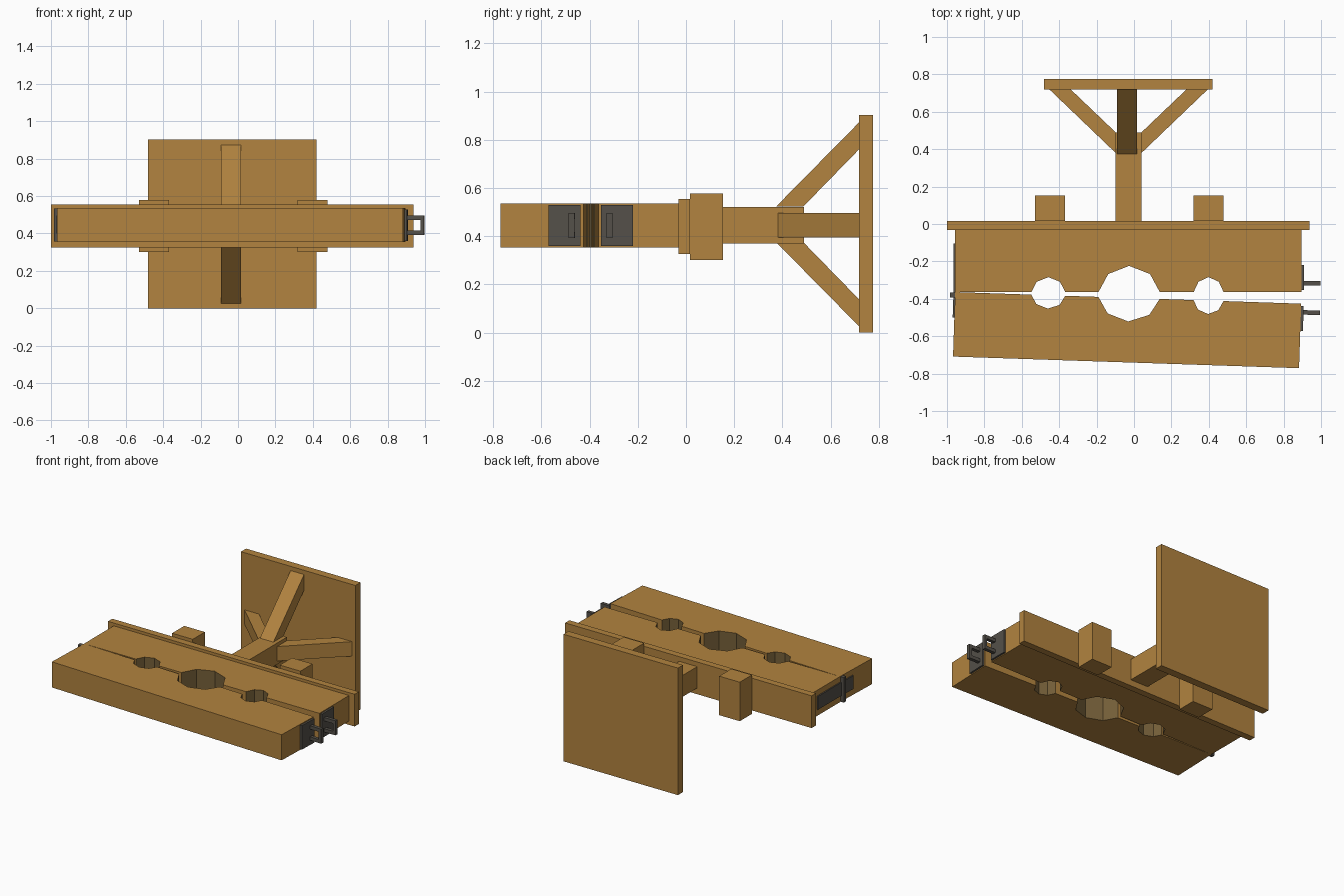
import bpy, bmesh
from mathutils import Matrix, Vector

old = bpy.data.objects.get("Cube")
if old:
    bpy.data.objects.remove(old, do_unlink=True)


def material(name, color):
    m = bpy.data.materials.new(name)
    m.use_nodes = True
    m.diffuse_color = color
    bsdf = next(n for n in m.node_tree.nodes if n.type == 'BSDF_PRINCIPLED')
    bsdf.inputs["Base Color"].default_value = color
    return m


WOOD = material("warm wood", (0.445, 0.228, 0.05, 1))
WORN = material("dark worn wood", (0.175, 0.113, 0.04, 1))
IRON = material("dark iron", (0.09, 0.081, 0.067, 1))


def prism(name, points, low, high, mat, axis='z'):
    """Extrude a closed outline: (x, y) along z, or (y, z) along x."""
    def place(p, t):
        return (p[0], p[1], t) if axis == 'z' else (t, p[0], p[1])
    bm = bmesh.new()
    face = bm.faces.new([bm.verts.new(place(p, low)) for p in points])
    ext = bmesh.ops.extrude_face_region(bm, geom=[face])
    moved = [v for v in ext["geom"] if isinstance(v, bmesh.types.BMVert)]
    step = Vector(place((0, 0), high - low))
    bmesh.ops.translate(bm, verts=moved, vec=step)
    bmesh.ops.recalc_face_normals(bm, faces=bm.faces)
    mesh = bpy.data.meshes.new(name)
    bm.to_mesh(mesh)
    bm.free()
    mesh.materials.append(mat)
    ob = bpy.data.objects.new(name, mesh)
    bpy.context.collection.objects.link(ob)
    return ob


def box(name, x, y, z, mat=WOOD):
    outline = [(x[0], y[0]), (x[1], y[0]), (x[1], y[1]), (x[0], y[1])]
    return prism(name, outline, z[0], z[1], mat)


MID = 0.449      # height of the centre line
SPLIT = -0.364   # line where the two boards meet
X0, X1 = -0.956, 0.895
DEPTH = 0.345    # board depth from the split
swing = (Matrix.Translation((X0, SPLIT, 0)) @ Matrix.Rotation(-0.0335, 4, 'Z')
         @ Matrix.Translation((-X0, -SPLIT, 0)))

# Foot plate, post, ledge and ledge blocks
box("foot_plate", (-0.48, 0.42), (0.719, 0.776), (0, 0.903))
box("post", (-0.1, 0.041), (0.015, 0.49), (0.37, 0.522))
box("ledge", (-1, 0.939), (-0.031, 0.017), (0.326, 0.555))
for side, x in (("right", -0.53), ("left", 0.317)):
    box(side + "_ledge_block", (x, x + 0.162), (0.017, 0.153), (0.301, 0.578))

# Four diagonal braces around the post
for side, s in (("left", 1), ("right", -1)):
    pts = [(0.069, 0.38), (0.426, 0.722), (0.312, 0.722), (0.069, 0.49)]
    prism(side + "_brace", [(-0.029 + s * x, y) for x, y in pts], 0.394, 0.497, WOOD)
for side, s in (("upper", 1), ("lower", -1)):
    pts = [(0.375, 0.075), (0.722, 0.427), (0.722, 0.315), (0.488, 0.075)]
    prism(side + "_brace", [(y, MID + s * z) for y, z in pts], -0.09, 0.016, WOOD, 'x')

# Boards with half openings: centre, half width, depth
HOLES = [(-0.458, 0.091, 0.08), (-0.026, 0.164, 0.14), (0.399, 0.08, 0.08)]

for part, s, cut in (("fixed", 1, 1), ("hinged", -1, 0.9)):
    edge = [(X0, 0)]
    for cx, w, d in HOLES:
        edge += [(cx + w * u, d * cut * v)
                 for u, v in ((-1, 0), (-0.68, 0.69), (0, 1), (0.68, 0.69), (1, 0))]
    edge += [(X1, 0), (X1, DEPTH), (X0, DEPTH)]
    board = prism(part + "_board", [(x, SPLIT + s * y) for x, y in edge],
                  0.353, 0.535, WOOD)
    made = [board]

    # Darker walls inside the openings
    board.data.materials.append(WORN)
    for f in board.data.polygons:
        inside = 0.01 < abs(f.center.y - SPLIT) < DEPTH - 0.01
        if inside and abs(f.normal.z) < 0.5 and abs(f.normal.x) < 0.99:
            f.material_index = 1

    # Hasp plate with a square staple
    def span(a, b):
        return sorted((SPLIT + s * a, SPLIT + s * b))
    made.append(box(part + "_hasp_plate", (X1 - 0.002, 0.909), span(0.012, 0.145),
                    (0.359, 0.529), IRON))
    sy = span(0.034, 0.058)
    for where, z in (("lower", 0.393), ("upper", 0.472)):
        made.append(box(f"{part}_staple_{where}_arm", (0.905, 0.98), sy,
                        (z, z + 0.024), IRON))
    made.append(box(part + "_staple_bar", (0.978, 0.998), sy, (0.393, 0.496), IRON))

    # Hinge leaf
    leaf = span(0, 0.26 if s > 0 else 0.135)
    made.append(box(part + "_hinge_leaf", (X0 - 0.009, X0 + 0.002), leaf,
                    (0.4, 0.495), IRON))
    if s < 0:
        for ob in made:
            ob.data.transform(swing)

# Hinge barrel
box("hinge_barrel", (-0.984, -0.957), (-0.394, -0.367), (0.356, 0.533), IRON)
